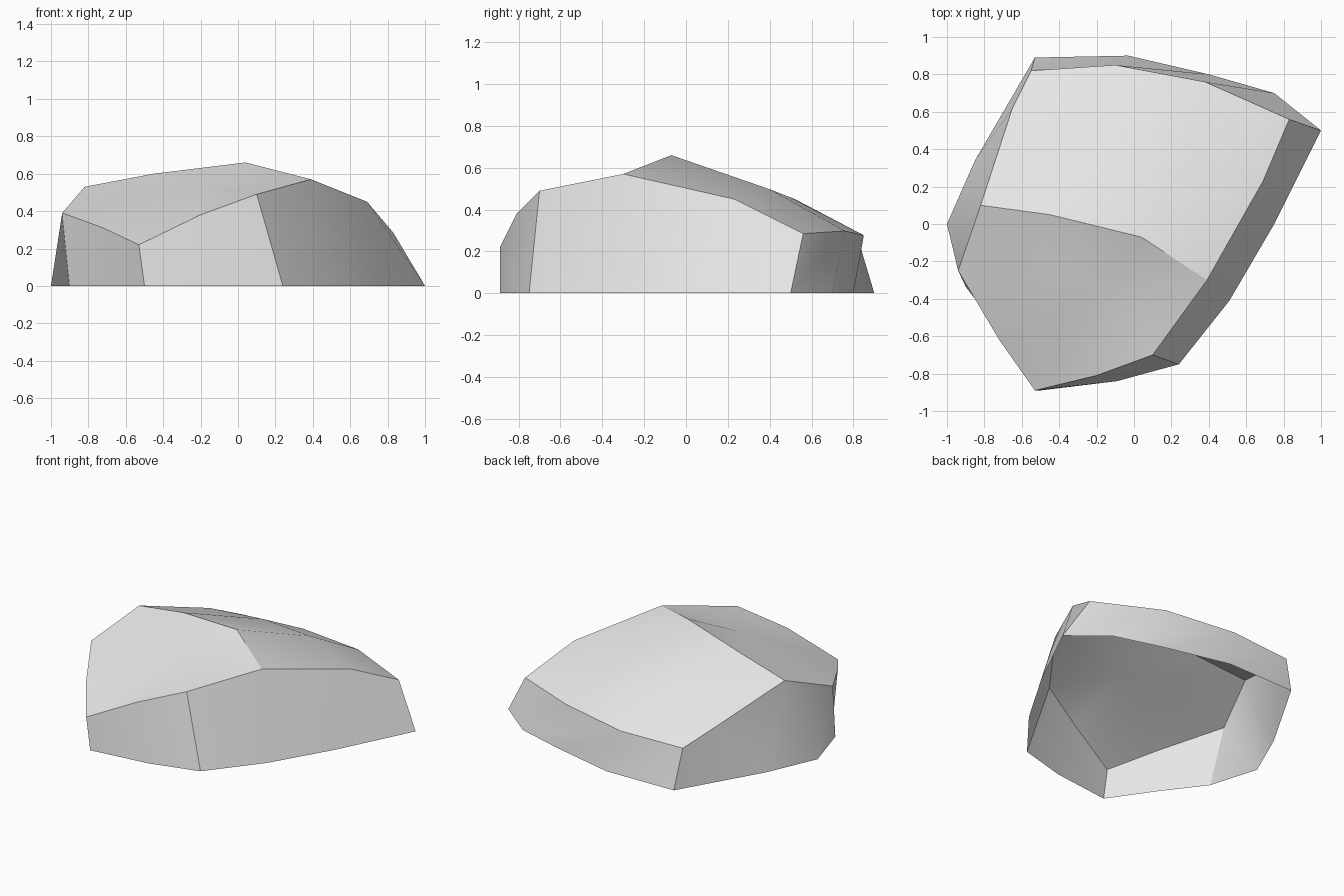
import bpy, bmesh
from mathutils import Vector

if "Cube" in bpy.data.objects:
    bpy.data.objects.remove(bpy.data.objects["Cube"])

bm = bmesh.new()
cache = {}
panel_of = {}


def vert(p):
    # shared corners are reused so the panels join up
    p = (p[0], p[1], p[2] if len(p) > 2 else 0.0)
    if p not in cache:
        cache[p] = bm.verts.new(p)
    return cache[p]


def face(points, panel):
    f = bm.faces.new([vert(p) for p in points])
    f.normal_update()
    if f.normal.dot(f.calc_center_median() - Vector((0, 0, 0))) < 0:
        f.normal_flip()
    f.smooth = True
    panel_of[f] = panel


def strip(a, b, panel):
    # zip two edge lines together with quads, or triangles where counts differ
    i = j = 0
    na, nb = len(a) - 1, len(b) - 1
    while i < na or j < nb:
        if i < na and j < nb and (na - i) == (nb - j):
            face([a[i], a[i + 1], b[j + 1], b[j]], panel)
            i, j = i + 1, j + 1
        elif (na - i) > (nb - j):
            face([a[i], a[i + 1], b[j]], panel)
            i += 1
        else:
            face([a[i], b[j + 1], b[j]], panel)
            j += 1


# ridge across the top, then the rows behind it
ridge = [(-.82, .10, .53), (-.45, .05, .60), (.04, -.07, .66), (.39, -.30, .57)]
middle = [(-.65, .62, .36), (-.17, .52, .45), (.27, .40, .497), (.69, .23, .45)]
back_top = [(-.55, .82, .268), (-.10, .85, .277), (.38, .76, .298), (.83, .56, .285)]
# front rim of the top
front_top = [(-.53, -.89, .22), (-.20, -.81, .38), (.10, -.70, .49)]
corner_top = [(-.94, -.25, .39), (-.72, -.62, .31), front_top[0]]
# open base outline
front_base = [(-.50, -.89), (-.09, -.84), (.24, -.75)]
right_base = [front_base[-1], (.51, -.41), (.75, 0), (1, .50)]
back_base = [(-.53, .89), (-.03, .90), (.40, .80), (.75, .70), (1, .50)]
left_base = [(-.90, -.335), (-1, 0), (-.85, .34), (-.53, .89)]
corner_base = [left_base[0], (-.70, -.60), front_base[0]]

# rear slope of the top
strip(ridge, middle, "rear")
strip(middle, back_top, "rear")
# front slope of the top, fanned round its middle point
rim = ridge + front_top[::-1] + corner_top[1::-1]
for p, q in zip(rim, rim[1:] + rim[:1]):
    face([p, q, (-.17, -.33, .53)], "slope")
# side walls
strip(front_top, front_base, "front")
strip([front_top[-1], ridge[-1], middle[-1], back_top[-1]], right_base, "right")
strip(back_top, back_base, "back")
strip([corner_top[0], ridge[0], middle[0], back_top[0]], left_base, "left")
strip(corner_top, corner_base, "corner")

# hard creases only where two panels meet
for e in bm.edges:
    if len({panel_of[f] for f in e.link_faces}) > 1:
        e.smooth = False

mesh = bpy.data.meshes.new("rock")
bm.to_mesh(mesh)
bm.free()
rock = bpy.data.objects.new("rock", mesh)
bpy.context.collection.objects.link(rock)

grey = bpy.data.materials.new("light grey stone")
grey.diffuse_color = (.8, .8, .8, 1)
grey.use_nodes = True
grey.node_tree.nodes["Principled BSDF"].inputs["Base Color"].default_value = grey.diffuse_color
mesh.materials.append(grey)
